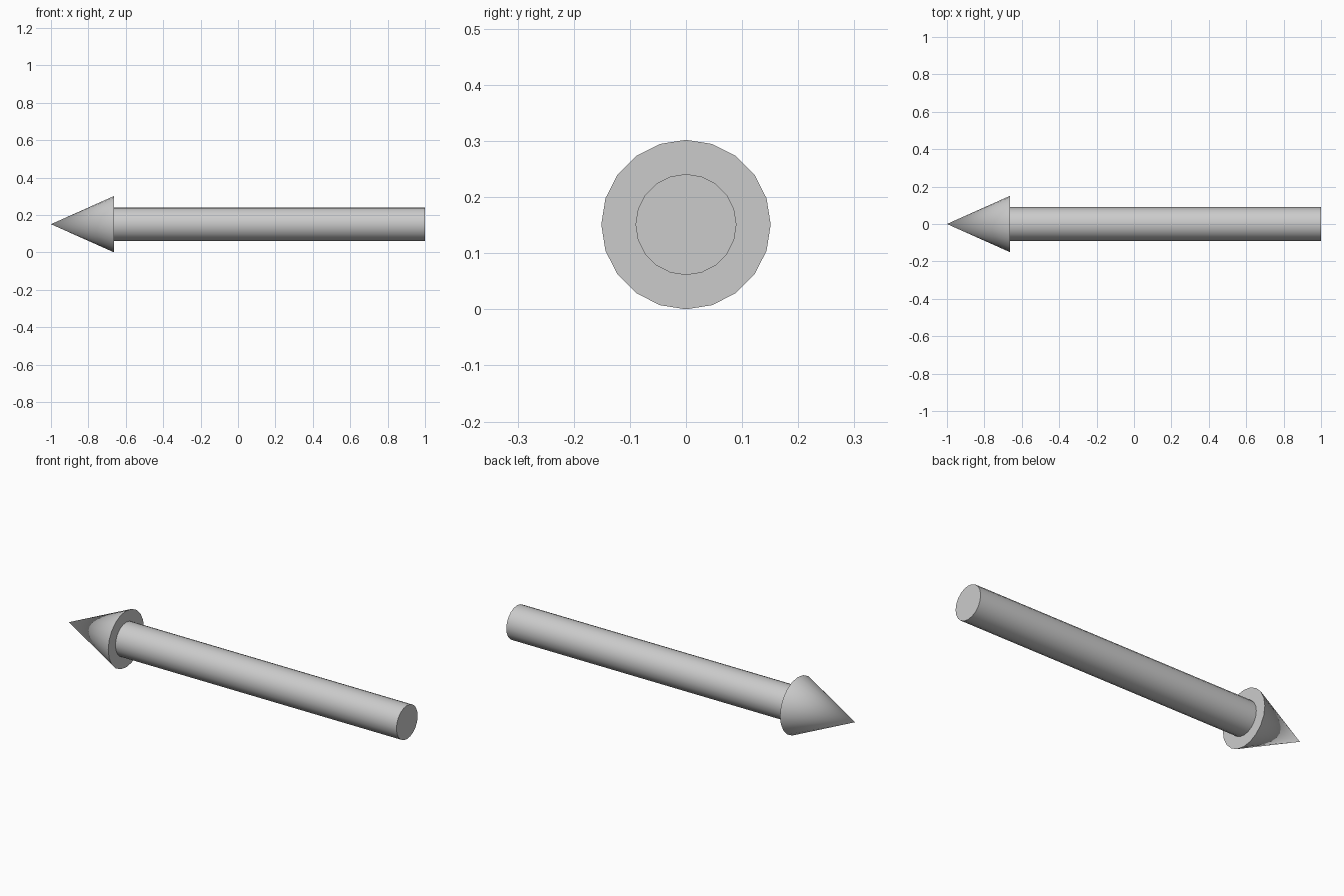
import bpy, bmesh, math
from mathutils import Vector

if "Cube" in bpy.data.objects:
    bpy.data.objects.remove(bpy.data.objects["Cube"])

SIDES = 20
HEAD_R, SHAFT_R = 0.151, 0.09
HEAD_X = -0.662


def lathe(name, profile):
    """Revolve (x, radius) points around the x axis."""
    bm = bmesh.new()
    verts = [bm.verts.new((x, 0, r)) for x, r in profile]
    edges = [bm.edges.new(pair) for pair in zip(verts, verts[1:])]
    bmesh.ops.spin(bm, geom=verts + edges, cent=Vector(), axis=(1, 0, 0),
                   angle=math.tau, steps=SIDES, use_merge=False)
    bmesh.ops.remove_doubles(bm, verts=bm.verts, dist=1e-4)
    bmesh.ops.recalc_face_normals(bm, faces=bm.faces)
    mesh = bpy.data.meshes.new(name)
    bm.to_mesh(mesh)
    bm.free()
    obj = bpy.data.objects.new(name, mesh)
    obj.location.z = HEAD_R
    bpy.context.collection.objects.link(obj)
    bpy.ops.object.select_all(action='DESELECT')
    obj.select_set(True)
    bpy.context.view_layer.objects.active = obj
    bpy.ops.object.shade_smooth_by_angle(angle=math.radians(30))
    return obj


# Arrow in one closed skin: tip, head rim, shoulder, shaft, end cap
lathe("arrow", [(-1, 0), (HEAD_X, HEAD_R), (HEAD_X, SHAFT_R),
                (1, SHAFT_R), (1, 0)])
